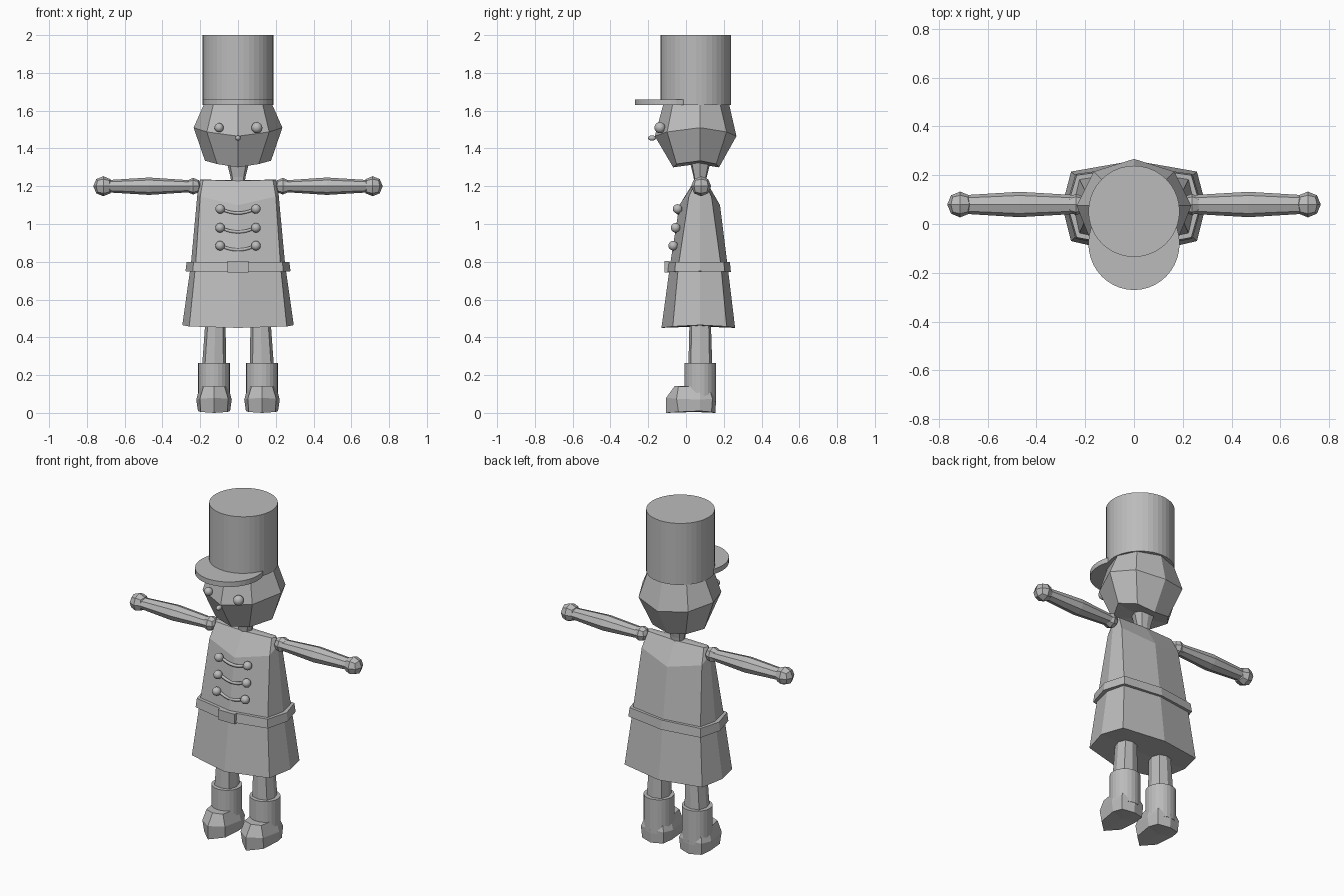
import bpy, bmesh, math
from mathutils import Vector, Matrix

if "Cube" in bpy.data.objects:
    bpy.data.objects.remove(bpy.data.objects["Cube"])

grey = bpy.data.materials.new("plain grey")
grey.use_nodes = True
colour = (0.5, 0.5, 0.5, 1)
grey.diffuse_color = colour
grey.node_tree.nodes["Principled BSDF"].inputs["Base Color"].default_value = colour

MID = 0.075  # depth of the body axis


def finish(name, bm, smooth=False):
    bmesh.ops.recalc_face_normals(bm, faces=bm.faces)
    for face in bm.faces:
        face.smooth = smooth
    mesh = bpy.data.meshes.new(name)
    bm.to_mesh(mesh)
    bm.free()
    mesh.materials.append(grey)
    obj = bpy.data.objects.new(name, mesh)
    bpy.context.collection.objects.link(obj)
    return obj


def loft(name, rings):
    """Skin closed rings of points and cap both ends with a fan."""
    bm = bmesh.new()
    loops = [[bm.verts.new(p) for p in ring] for ring in rings]
    n = len(loops[0])
    for low, high in zip(loops, loops[1:]):
        for i in range(n):
            j = (i + 1) % n
            bm.faces.new((low[i], low[j], high[j], high[i]))
    for loop in (loops[0], loops[-1]):
        hub = bm.verts.new(sum((v.co for v in loop), Vector()) / n)
        for i in range(n):
            bm.faces.new((loop[i], loop[(i + 1) % n], hub))
    return finish(name, bm)


def octagon(side, corner, front, front_corner, back_corner, back, z, side_z=None, x=0):
    """Eight-point horizontal ring, mirrored about its own x."""
    side_z = z if side_z is None else side_z
    mid_z = (z + side_z) / 2
    half = [(corner, front_corner, mid_z), (side, MID, side_z), (corner, back_corner, mid_z)]
    ring = [(0, front, z)] + half + [(0, back, z)]
    ring += [(-a, b, c) for a, b, c in reversed(half)]
    return [(a + x, b, c) for a, b, c in ring]


def cylinder(name, radius, low, high, centre, depth_scale=1.0, sides=32):
    bm = bmesh.new()
    place = Matrix.Translation((*centre, (low + high) / 2)) @ Matrix.Diagonal((1, depth_scale, 1, 1))
    bmesh.ops.create_cone(bm, cap_ends=True, segments=sides, radius1=radius,
                          radius2=radius, depth=high - low, matrix=place)
    return finish(name, bm)


def ball(name, centre, radius):
    bm = bmesh.new()
    bmesh.ops.create_uvsphere(bm, u_segments=16, v_segments=10, radius=radius,
                              matrix=Matrix.Translation(centre))
    return finish(name, bm, True)


def knob(name, centre, radius):
    """Chunky rounded block: a cube cut once and pulled towards a sphere."""
    bm = bmesh.new()
    bmesh.ops.create_cube(bm, size=2)
    bmesh.ops.subdivide_edges(bm, edges=bm.edges[:], cuts=1, use_grid_fill=True)
    for v in bm.verts:
        v.co = v.co.normalized() * radius + Vector(centre)
    return finish(name, bm)


# Hat and visor
cylinder("hat", 0.187, 1.63, 2.0, (0, 0.052), sides=40)
cylinder("hat_visor", 0.187, 1.63, 1.66, (0, -0.08), 1.02, 40)

# Head and neck
loft("head", [
    octagon(0.175, 0.11, -0.068, -0.05, 0.16, 0.175, 1.3, 1.335),
    octagon(0.235, 0.165, -0.165, -0.1, 0.215, 0.267, 1.465, 1.51),
    octagon(0.18, 0.13, -0.12, -0.07, 0.18, 0.228, 1.635),
])
loft("neck", [
    octagon(0.035, 0.025, 0.045, 0.05, 0.1, 0.105, 1.21),
    octagon(0.04, 0.03, 0.04, 0.045, 0.105, 0.11, 1.25),
    octagon(0.06, 0.045, 0.02, 0.03, 0.12, 0.13, 1.33),
])

# Face
ball("left_eye", (0.1, -0.138, 1.51), 0.029)
ball("right_eye", (-0.1, -0.138, 1.51), 0.024)
nose = ball("nose", (0, 0, 0), 0.014)
nose.scale.y = 1.5
nose.location = (0, -0.18, 1.455)

# Coat: skirt and torso in one skin, then the belt and buckle
loft("coat", [
    octagon(0.295, 0.258, -0.13, -0.07, 0.215, 0.26, 0.45, 0.465),
    octagon(0.25, 0.225, -0.085, -0.04, 0.185, 0.22, 0.78),
    octagon(0.212, 0.2, -0.035, 0.015, 0.135, 0.18, 1.1, 1.19),
    octagon(0.2, 0.185, 0.045, 0.055, 0.095, 0.105, 1.23, 1.235),
])
loft("belt", [
    octagon(0.278, 0.24, -0.108, -0.06, 0.205, 0.238, 0.745, 0.75),
    octagon(0.272, 0.235, -0.1, -0.055, 0.2, 0.232, 0.8),
])
bm = bmesh.new()
bmesh.ops.create_cube(bm, size=1, matrix=Matrix.Translation((0, -0.1, 0.773))
                      @ Matrix.Diagonal((0.11, 0.025, 0.06, 1)))
finish("belt_buckle", bm)

# Buttons joined by sagging cords
for row, (z, y) in enumerate([(1.08, -0.045), (0.98, -0.055), (0.885, -0.068)], 1):
    for side, x in (("left", 0.095), ("right", -0.095)):
        ball(f"{side}_button_{row}", (x, y, z), 0.025)
    bm = bmesh.new()
    rows = []
    for i in range(9):
        t = i / 4 - 1
        centre = Vector((0.09 * t, y + 0.012 - 0.01 * (1 - t * t), z - 0.022 * (1 - t * t)))
        rows.append([bm.verts.new(centre + Vector((0, math.cos(a), math.sin(a))) * 0.009)
                     for a in (k * math.tau / 6 for k in range(6))])
    for a, b in zip(rows, rows[1:]):
        for k in range(6):
            m = (k + 1) % 6
            bm.faces.new((a[k], a[m], b[m], b[k]))
    finish(f"cord_{row}", bm, True)

# Limbs
for side, s in (("left", 1), ("right", -1)):
    knob(f"{side}_shoulder", (s * 0.237, MID + 0.005, 1.2), 0.044)
    knob(f"{side}_hand", (s * 0.713, MID + 0.005, 1.2), 0.053)
    loft(f"{side}_arm", [
        [(s * x, MID + 0.005 + depth * math.cos(k * math.pi / 4),
          1.2 + height * math.sin(k * math.pi / 4)) for k in range(8)]
        for x, depth, height in ((0.23, 0.038, 0.03), (0.47, 0.052, 0.046), (0.7, 0.038, 0.032))])

    foot_x = s * 0.127
    loft(f"{side}_leg", [
        octagon(0.065, 0.05, 0.012, 0.025, 0.125, 0.14, 0.22, x=foot_x),
        octagon(0.054, 0.04, 0.018, 0.03, 0.12, 0.132, 0.47, x=s * 0.12),
    ])
    cylinder(f"{side}_boot_cuff", 0.084, 0.06, 0.265, (foot_x, MID), sides=24)
    loft(f"{side}_foot", [
        octagon(0.085, 0.07, -0.105, -0.04, 0.135, 0.155, 0, 0.01, foot_x),
        octagon(0.094, 0.075, -0.105, -0.05, 0.14, 0.16, 0.08, 0.07, foot_x),
        octagon(0.075, 0.055, -0.06, -0.04, 0.12, 0.145, 0.142, 0.14, foot_x),
    ])
